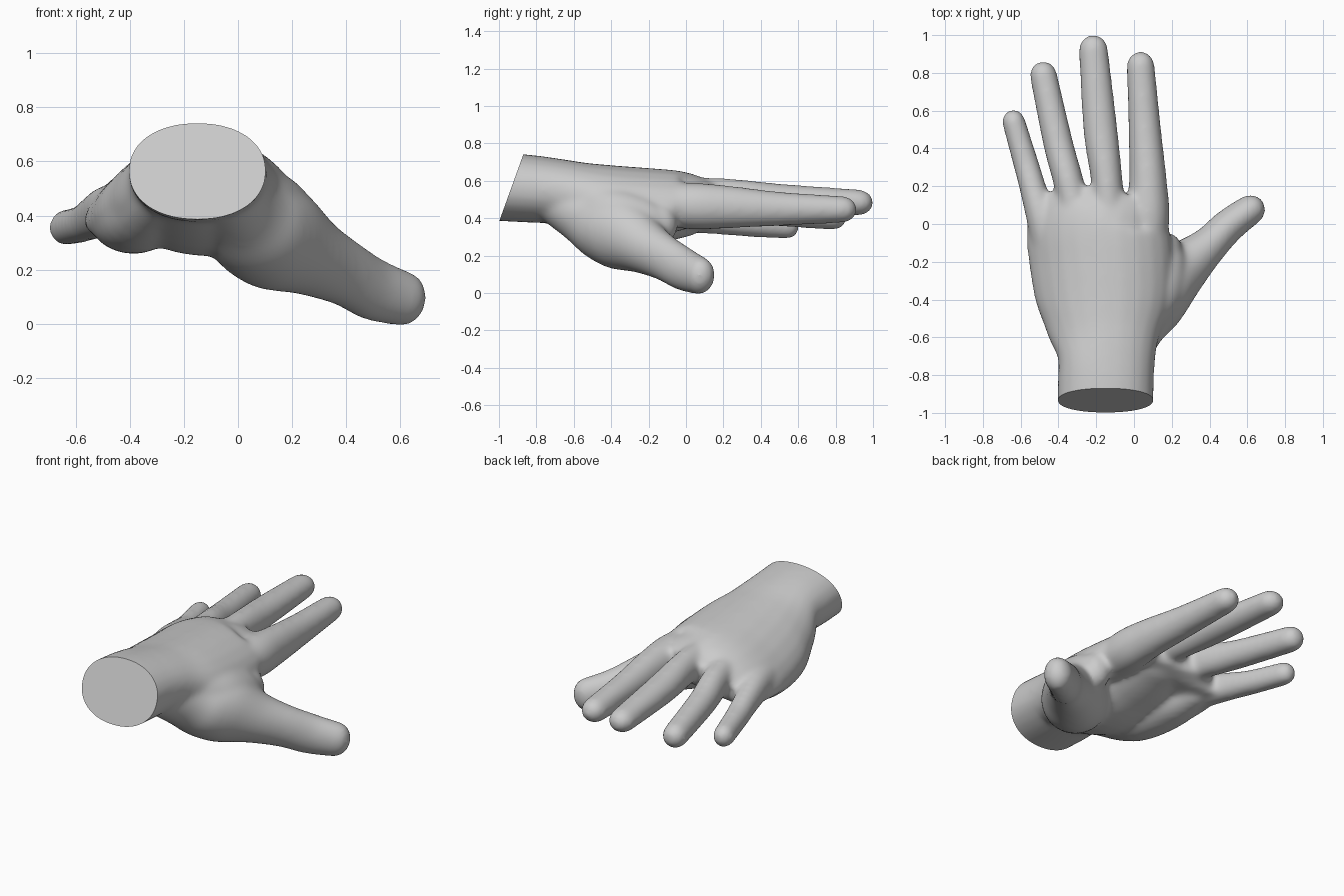
import bpy, bmesh
from math import sin, cos, pi, copysign
from mathutils import Vector

cube = bpy.data.objects.get("Cube")
if cube:
    bpy.data.objects.remove(cube, do_unlink=True)

SIDES = 24
UP = Vector((0, 0, 1))


def spline(points, steps=5):
    """Smooth curve through stations of any dimension."""
    p = [points[0]] + points + [points[-1]]
    out = []
    for a, b, c, d in zip(p, p[1:], p[2:], p[3:]):
        for i in range(steps):
            t = i / steps
            out.append([0.5 * (2 * q + (r - o) * t + (2 * o - 5 * q + 4 * r - s) * t * t
                               + (3 * q - o - 3 * r + s) * t ** 3)
                        for o, q, r, s in zip(a, b, c, d)])
    return out + [list(points[-1])]


def loft(bm, points, round_tip=True, power=1.0):
    """Tube through stations (x, y, z, half width, half height, tilt, arch)."""
    stations = spline([tuple(p) + (0,) * (7 - len(p)) for p in points])
    if round_tip:
        end = stations[-1]
        heading = (Vector(end[:3]) - Vector(stations[-2][:3])).normalized()
        for k in (0.3, 0.6, 0.8, 0.93, 0.99):
            s = (1 - k * k) ** 0.5
            centre = Vector(end[:3]) + heading * end[3] * k
            stations.append([*centre, end[3] * s, end[4] * s, 0, 0])
    centres = [Vector(s[:3]) for s in stations]
    rings = []
    for i, (_, _, _, w, h, tilt, arch) in enumerate(stations):
        heading = (centres[min(i + 1, len(centres) - 1)] - centres[max(i - 1, 0)]).normalized()
        side = heading.cross(UP).normalized()
        up = side.cross(heading)
        ring = []
        for k in range(SIDES):
            a = 2 * pi * k / SIDES
            u = copysign(abs(cos(a)) ** power, cos(a))
            v = copysign(abs(sin(a)) ** power, sin(a))
            ring.append(bm.verts.new(centres[i] + side * w * u
                                     + up * (h * v + tilt * u - arch * u * u)))
        rings.append(ring)
    for r, s in zip(rings, rings[1:]):
        for k in range(SIDES):
            n = (k + 1) % SIDES
            bm.faces.new((r[k], r[n], s[n], s[k]))
    bm.faces.new(rings[0][::-1])
    bm.faces.new(rings[-1])


bm = bmesh.new()

# Wrist and palm, flattening and arching towards the knuckles
loft(bm, [
    (-0.15, -1.18, 0.58, 0.255, 0.184),
    (-0.15, -0.87, 0.56, 0.255, 0.182),
    (-0.145, -0.70, 0.545, 0.26, 0.175),
    (-0.155, -0.55, 0.525, 0.31, 0.172, 0.02, 0.04),
    (-0.16, -0.40, 0.515, 0.36, 0.168, 0.03, 0.07),
    (-0.175, -0.20, 0.515, 0.38, 0.152, 0.04, 0.09),
    (-0.19, -0.02, 0.51, 0.375, 0.138, 0.045, 0.09),
    (-0.155, 0.08, 0.495, 0.31, 0.12, 0.04, 0.07),
    (-0.135, 0.17, 0.485, 0.24, 0.09, 0.02, 0.03),
], round_tip=False, power=0.93)

# Fleshy pads: little finger side and middle of the palm
loft(bm, [(-0.28, -0.70, 0.49, 0.09, 0.09), (-0.36, -0.44, 0.40, 0.14, 0.13),
          (-0.41, -0.18, 0.385, 0.14, 0.12), (-0.43, 0.0, 0.40, 0.10, 0.10)])
loft(bm, [(-0.15, -0.74, 0.52, 0.18, 0.13), (-0.16, -0.45, 0.42, 0.27, 0.165, -0.03),
          (-0.18, -0.2, 0.435, 0.25, 0.14), (-0.17, -0.02, 0.46, 0.20, 0.12)])

# Thumb with its thick root
loft(bm, [(-0.06, -0.76, 0.53, 0.11, 0.12), (0.0, -0.57, 0.43, 0.15, 0.155),
          (0.06, -0.44, 0.36, 0.19, 0.19), (0.15, -0.33, 0.315, 0.183, 0.20),
          (0.28, -0.215, 0.245, 0.137, 0.148), (0.40, -0.11, 0.185, 0.10, 0.123),
          (0.50, -0.01, 0.127, 0.09, 0.117), (0.615, 0.075, 0.092, 0.081, 0.102)])

# Web between thumb and palm
loft(bm, [(0.0, -0.52, 0.49, 0.14, 0.13), (0.11, -0.34, 0.42, 0.16, 0.14),
          (0.165, -0.20, 0.37, 0.12, 0.13), (0.17, -0.13, 0.37, 0.085, 0.11)])

# Fingers, from little finger to index
fingers = [
    [(-0.45, -0.16, 0.42, 0.08, 0.09), (-0.488, 0.02, 0.415, 0.08, 0.095),
     (-0.538, 0.20, 0.39, 0.071, 0.08), (-0.575, 0.33, 0.37, 0.068, 0.07),
     (-0.638, 0.545, 0.355, 0.062, 0.067)],
    [(-0.28, -0.10, 0.50, 0.085, 0.09), (-0.341, 0.20, 0.475, 0.081, 0.098),
     (-0.40, 0.42, 0.445, 0.080, 0.083), (-0.48, 0.79, 0.41, 0.073, 0.074)],
    [(-0.12, -0.10, 0.53, 0.085, 0.09), (-0.143, 0.22, 0.515, 0.084, 0.098),
     (-0.178, 0.50, 0.50, 0.091, 0.085), (-0.215, 0.925, 0.484, 0.078, 0.07)],
    [(0.05, -0.26, 0.48, 0.09, 0.10), (0.07, 0.02, 0.465, 0.118, 0.125),
     (0.074, 0.22, 0.46, 0.101, 0.115), (0.057, 0.50, 0.45, 0.087, 0.092),
     (0.035, 0.84, 0.447, 0.075, 0.072)],
]
for finger in fingers:
    loft(bm, finger)

bmesh.ops.recalc_face_normals(bm, faces=bm.faces)
mesh = bpy.data.meshes.new("hand")
bm.to_mesh(mesh)
bm.free()
hand = bpy.data.objects.new("hand", mesh)
bpy.context.collection.objects.link(hand)

# Fuse all parts into one soft skin
remesh = hand.modifiers.new("fuse", 'REMESH')
remesh.mode = 'VOXEL'
remesh.voxel_size = 0.012
smooth = hand.modifiers.new("soften", 'SMOOTH')
smooth.factor = 0.5
smooth.iterations = 30
skin = bpy.data.meshes.new_from_object(
    hand.evaluated_get(bpy.context.evaluated_depsgraph_get()))
hand.modifiers.clear()
hand.data = skin

# Slanted flat cut across the wrist
bm = bmesh.new()
bm.from_mesh(skin)
bmesh.ops.bisect_plane(bm, geom=bm.verts[:] + bm.edges[:] + bm.faces[:],
                       plane_co=(0, -1, 0.38), plane_no=(0, -0.36, 0.13), clear_outer=True)
bmesh.ops.holes_fill(bm, edges=[e for e in bm.edges if e.is_boundary], sides=0)
bmesh.ops.recalc_face_normals(bm, faces=bm.faces)
bm.to_mesh(skin)
bm.free()

# Plain light grey
grey = bpy.data.materials.new("light grey")
grey.use_nodes = True
colour = (0.6, 0.6, 0.6, 1)
grey.diffuse_color = colour
grey.node_tree.nodes["Principled BSDF"].inputs["Base Color"].default_value = colour
skin.materials.clear()
skin.materials.append(grey)

bpy.ops.object.select_all(action='DESELECT')
hand.select_set(True)
bpy.context.view_layer.objects.active = hand
bpy.ops.object.shade_smooth_by_angle(angle=pi / 4)
